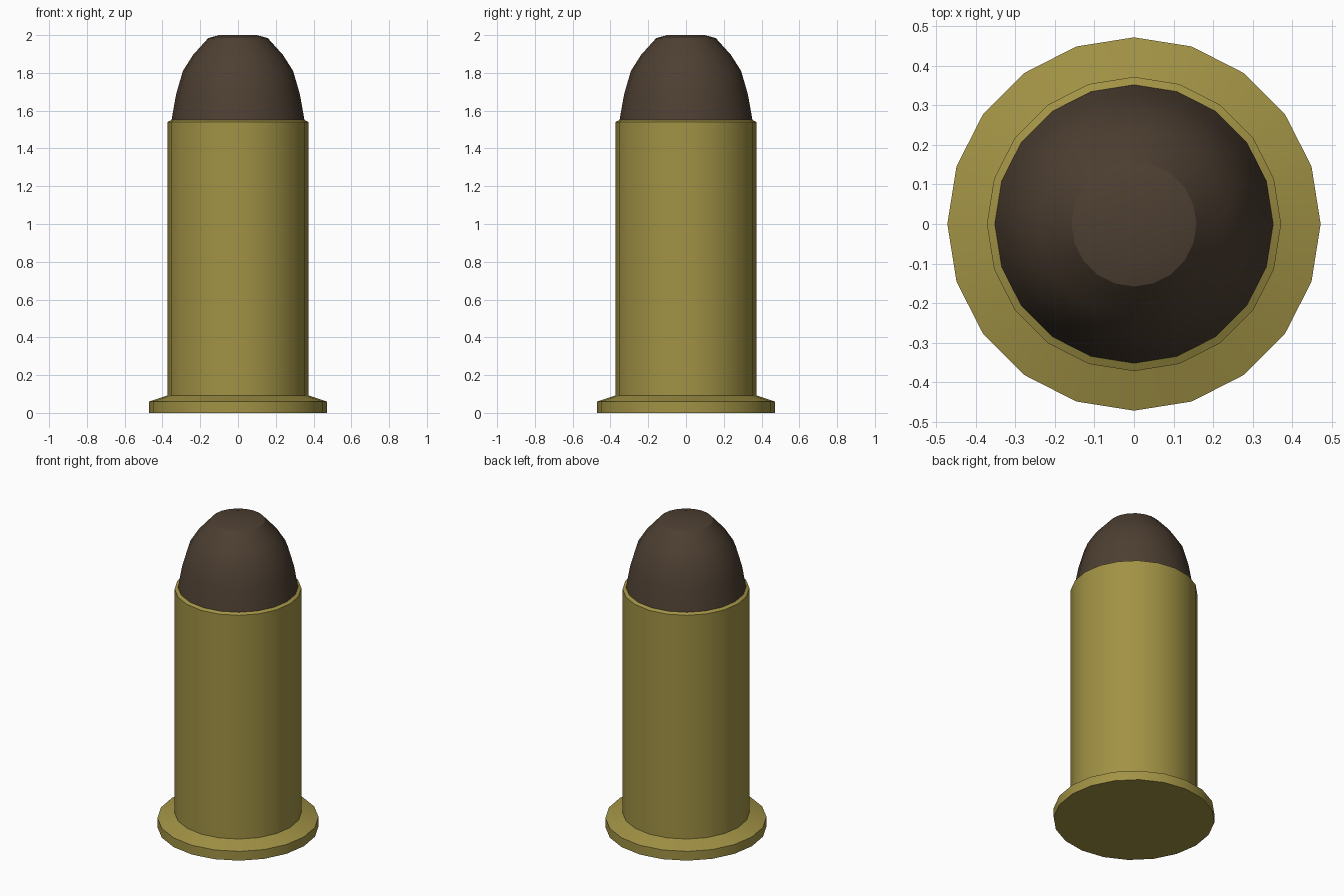
import bpy, bmesh, math

if "Cube" in bpy.data.objects:
    bpy.data.objects.remove(bpy.data.objects["Cube"])

SIDES = 20


def material(name, color):
    m = bpy.data.materials.new(name)
    m.diffuse_color = (*color, 1)
    m.use_nodes = True
    m.node_tree.nodes["Principled BSDF"].inputs["Base Color"].default_value = m.diffuse_color
    return m


def lathe(name, profile, mat, cap_start=False, cap_end=False):
    """Revolve (radius, height) points about z."""
    bm = bmesh.new()
    rings = [[bm.verts.new((r * math.cos(2 * math.pi * i / SIDES),
                            r * math.sin(2 * math.pi * i / SIDES), z))
              for i in range(SIDES)] for r, z in profile]
    for a, b in zip(rings, rings[1:]):
        for i in range(SIDES):
            j = (i + 1) % SIDES
            bm.faces.new((a[i], a[j], b[j], b[i]))
    if cap_start:
        bm.faces.new(rings[0][::-1])
    if cap_end:
        bm.faces.new(rings[-1])
    mesh = bpy.data.meshes.new(name)
    bm.to_mesh(mesh)
    bm.free()
    mesh.materials.append(mat)
    ob = bpy.data.objects.new(name, mesh)
    bpy.context.collection.objects.link(ob)
    bpy.ops.object.select_all(action='DESELECT')
    ob.select_set(True)
    bpy.context.view_layer.objects.active = ob
    bpy.ops.object.shade_smooth_by_angle(angle=math.radians(30))
    return ob


brass = material("brass", (0.36, 0.29, 0.06))
lead = material("dark_lead", (0.075, 0.05, 0.032))

# Casing with flanged base and a bevelled mouth
lathe("casing", [(0.472, 0), (0.472, 0.06), (0.372, 0.093), (0.372, 1.54),
                 (0.352, 1.55)], brass, cap_start=True)

# Rounded slug with a flat tip
lathe("slug", [(0.352, 1.55), (0.328, 1.685), (0.292, 1.81), (0.238, 1.895),
               (0.158, 1.984), (0.1, 2.0)], lead, cap_end=True)
